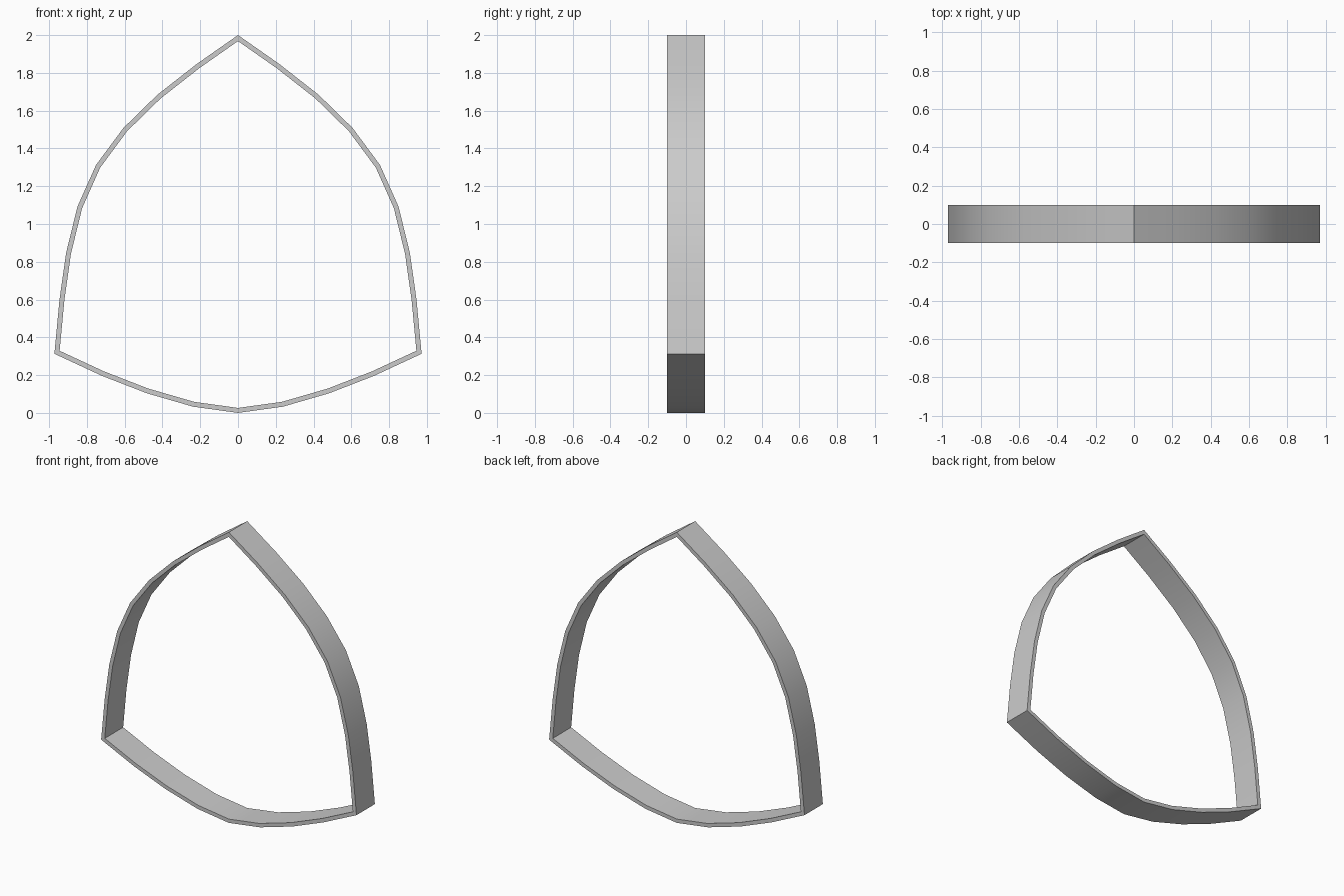
import bpy, bmesh, math
from mathutils import Vector

if "Cube" in bpy.data.objects:
    bpy.data.objects.remove(bpy.data.objects["Cube"])

DEPTH, WALL = 0.2, 0.026

# Outer profile (x, z), right half from apex to bottom centre
half = [(0, 2.0), (0.22, 1.846), (0.427, 1.684), (0.607, 1.508), (0.752, 1.312),
        (0.85, 1.092), (0.91, 0.847), (0.945, 0.60), (0.972, 0.313),
        (0.72, 0.196), (0.483, 0.104), (0.238, 0.033), (0, 0)]
outer = [Vector(p) for p in half + [(-x, z) for x, z in half[-2:0:-1]]]
n = len(outer)


def inset(i):
    # Mitred inward offset of a clockwise profile point
    d1 = (outer[i] - outer[i - 1]).normalized()
    d2 = (outer[(i + 1) % n] - outer[i]).normalized()
    n1, n2 = Vector((d1.y, -d1.x)), Vector((d2.y, -d2.x))
    return outer[i] + (n1 + n2) * WALL / (1 + n1.dot(n2))


inner = [inset(i) for i in range(n)]

# Closed band: four rings joined around a rectangular section
bm = bmesh.new()
h = DEPTH / 2
rings = [[bm.verts.new((p.x, y, p.y)) for p in pts]
         for pts, y in ((outer, -h), (outer, h), (inner, h), (inner, -h))]
for k in range(4):
    a, b = rings[k], rings[(k + 1) % 4]
    for i in range(n):
        j = (i + 1) % n
        bm.faces.new((a[i], a[j], b[j], b[i]))
bmesh.ops.recalc_face_normals(bm, faces=bm.faces)
mesh = bpy.data.meshes.new("curved_triangle_frame")
bm.to_mesh(mesh)
bm.free()
frame = bpy.data.objects.new("curved_triangle_frame", mesh)
bpy.context.collection.objects.link(frame)

# Smooth curved sides, sharp corners and rims
bpy.context.view_layer.objects.active = frame
frame.select_set(True)
bpy.ops.object.shade_smooth_by_angle(angle=math.radians(30))
